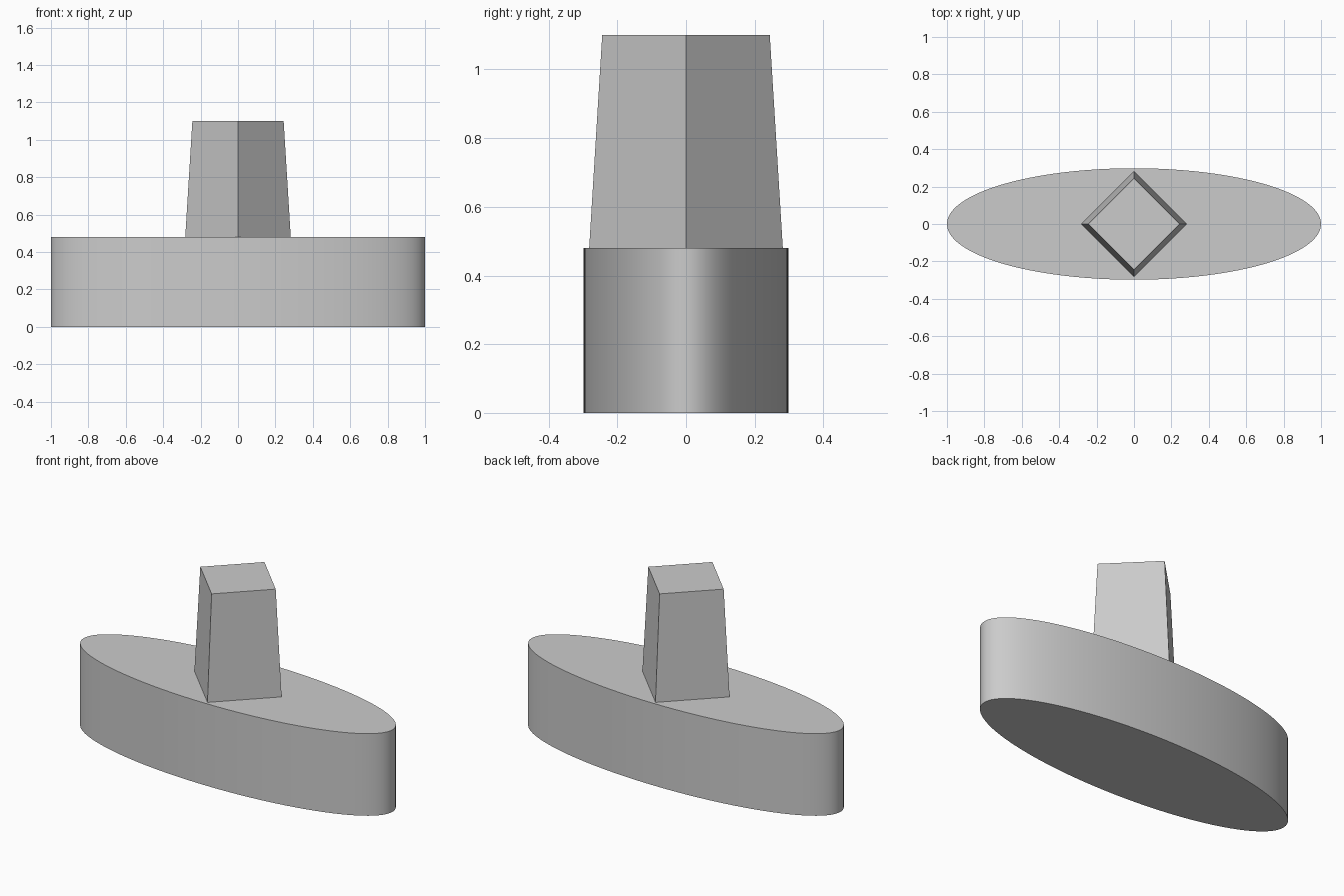
import bpy
import math

cube = bpy.data.objects.get("Cube")
if cube:
    bpy.data.objects.remove(cube, do_unlink=True)

BASE_HEIGHT = 0.48
TOTAL_HEIGHT = 1.10

# Single plain grey
grey = bpy.data.materials.new("plain_grey")
grey.use_nodes = True
colour = (0.6, 0.6, 0.6, 1.0)
grey.diffuse_color = colour
grey.node_tree.nodes["Principled BSDF"].inputs["Base Color"].default_value = colour


def finish(name, scale=(1, 1, 1)):
    """Name the active object, apply its scale and give it the grey."""
    obj = bpy.context.object
    obj.name = name
    obj.scale = scale
    bpy.ops.object.transform_apply(location=False, rotation=False, scale=True)
    obj.data.materials.append(grey)
    return obj


# Oval base with smooth sides
bpy.ops.mesh.primitive_cylinder_add(
    vertices=96, radius=1, depth=BASE_HEIGHT, location=(0, 0, BASE_HEIGHT / 2))
finish("oval_base", (1, 0.298, 1))
bpy.ops.object.shade_smooth_by_angle(angle=math.radians(30))

# Tapered square post, corners pointing along the axes
bpy.ops.mesh.primitive_cone_add(
    vertices=4, radius1=0.282, radius2=0.244, depth=TOTAL_HEIGHT - BASE_HEIGHT,
    location=(0, 0, (TOTAL_HEIGHT + BASE_HEIGHT) / 2))
finish("tapered_post")
